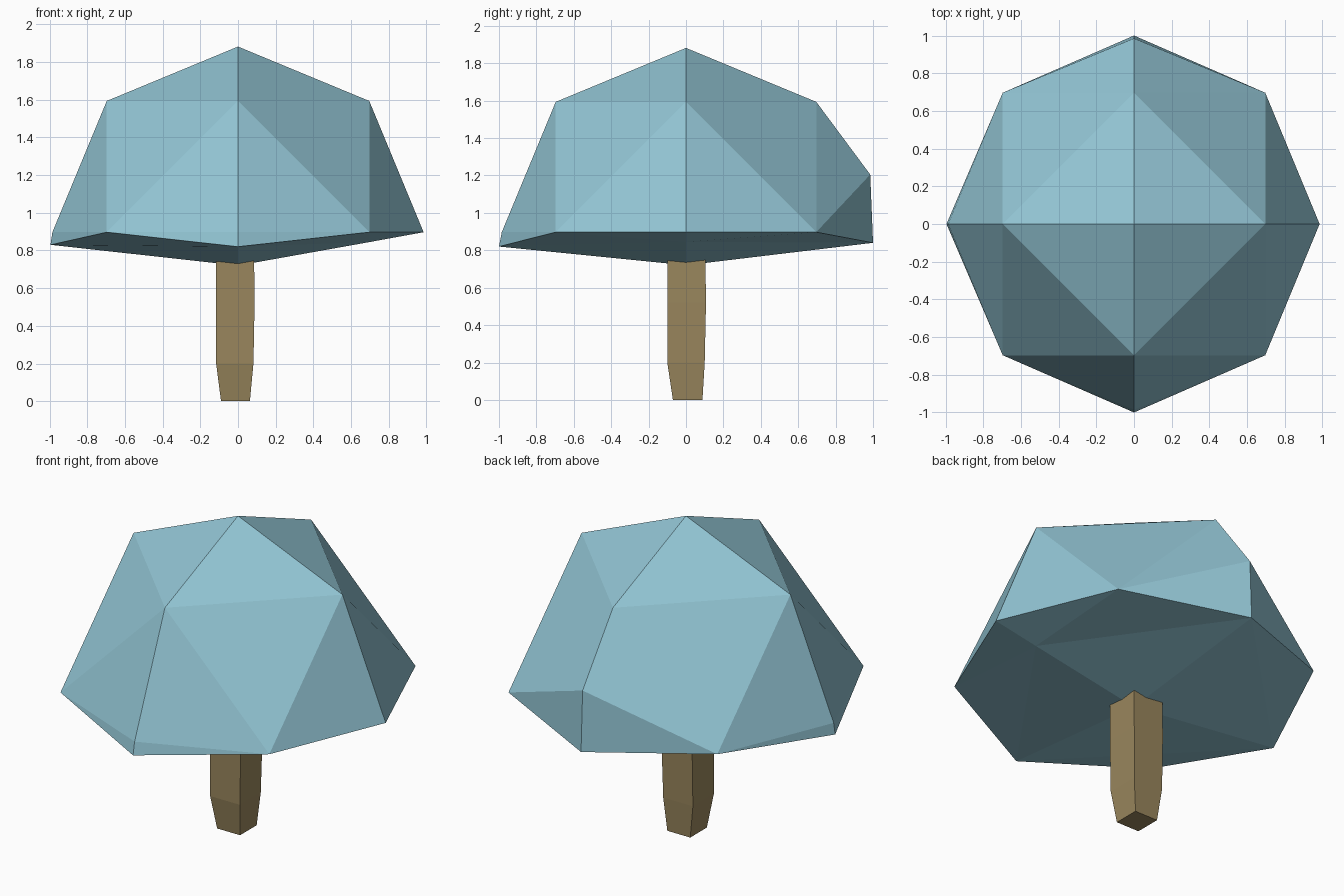
import bpy, bmesh
from mathutils import Vector

if "Cube" in bpy.data.objects:
    bpy.data.objects.remove(bpy.data.objects["Cube"])


def make_object(name, bm, color):
    bmesh.ops.recalc_face_normals(bm, faces=bm.faces)
    mesh = bpy.data.meshes.new(name)
    bm.to_mesh(mesh)
    bm.free()
    obj = bpy.data.objects.new(name, mesh)
    bpy.context.collection.objects.link(obj)
    mat = bpy.data.materials.new(name + "_color")
    mat.diffuse_color = (*color, 1)
    mat.use_nodes = True
    mat.node_tree.nodes["Principled BSDF"].inputs["Base Color"].default_value = mat.diffuse_color
    mesh.materials.append(mat)
    return obj


# Canopy: once-subdivided octahedron sphere with its underside pushed up
R, CZ = 0.985, 0.897
moved = {                      # vertices pulled off the sphere, by direction
    (0, 0, -1): (0, 0, 0.72),
    (-1, 0, -1): (-0.995, 0, 0.83),
    (0, -1, -1): (0, -1, 0.82),
    (0, 1, -1): (0, 1, 0.84),
    (1, 0, -1): (0.70, 0, 0.845),
    (0, 1, 0): (0, 0.985, 1.205),
}
bm = bmesh.new()
verts = {}


def vert(*d):
    if d not in verts:
        p = moved.get(d) or Vector(d).normalized() * R + Vector((0, 0, CZ))
        verts[d] = bm.verts.new(p)
    return verts[d]


for sx in (1, -1):
    for sy in (1, -1):
        for sz in (1, -1):
            x, y, z = vert(sx, 0, 0), vert(0, sy, 0), vert(0, 0, sz)
            xy, yz, zx = vert(sx, sy, 0), vert(0, sy, sz), vert(sx, 0, sz)
            for tri in ((x, xy, zx), (y, yz, xy), (z, zx, yz), (xy, yz, zx)):
                bm.faces.new(tri)
make_object("canopy", bm, (0.29, 0.56, 0.66))

# Trunk: square column, tapered at the foot: (z, x0, x1, y0, y1)
rings = [(0, -0.09, 0.063, -0.07, 0.088),
         (0.2, -0.116, 0.082, -0.10, 0.10),
         (0.52, -0.116, 0.088, -0.10, 0.107),
         (0.80, -0.116, 0.085, -0.10, 0.103)]
bm = bmesh.new()
loops = [[bm.verts.new(p) for p in ((a, c, z), (b, c, z), (b, d, z), (a, d, z))]
         for z, a, b, c, d in rings]
for lo, hi in zip(loops, loops[1:]):
    for i in range(4):
        j = (i + 1) % 4
        bm.faces.new((lo[i], lo[j], hi[j], hi[i]))
bm.faces.new(loops[0])
bm.faces.new(loops[-1])
make_object("trunk", bm, (0.32, 0.24, 0.11))
